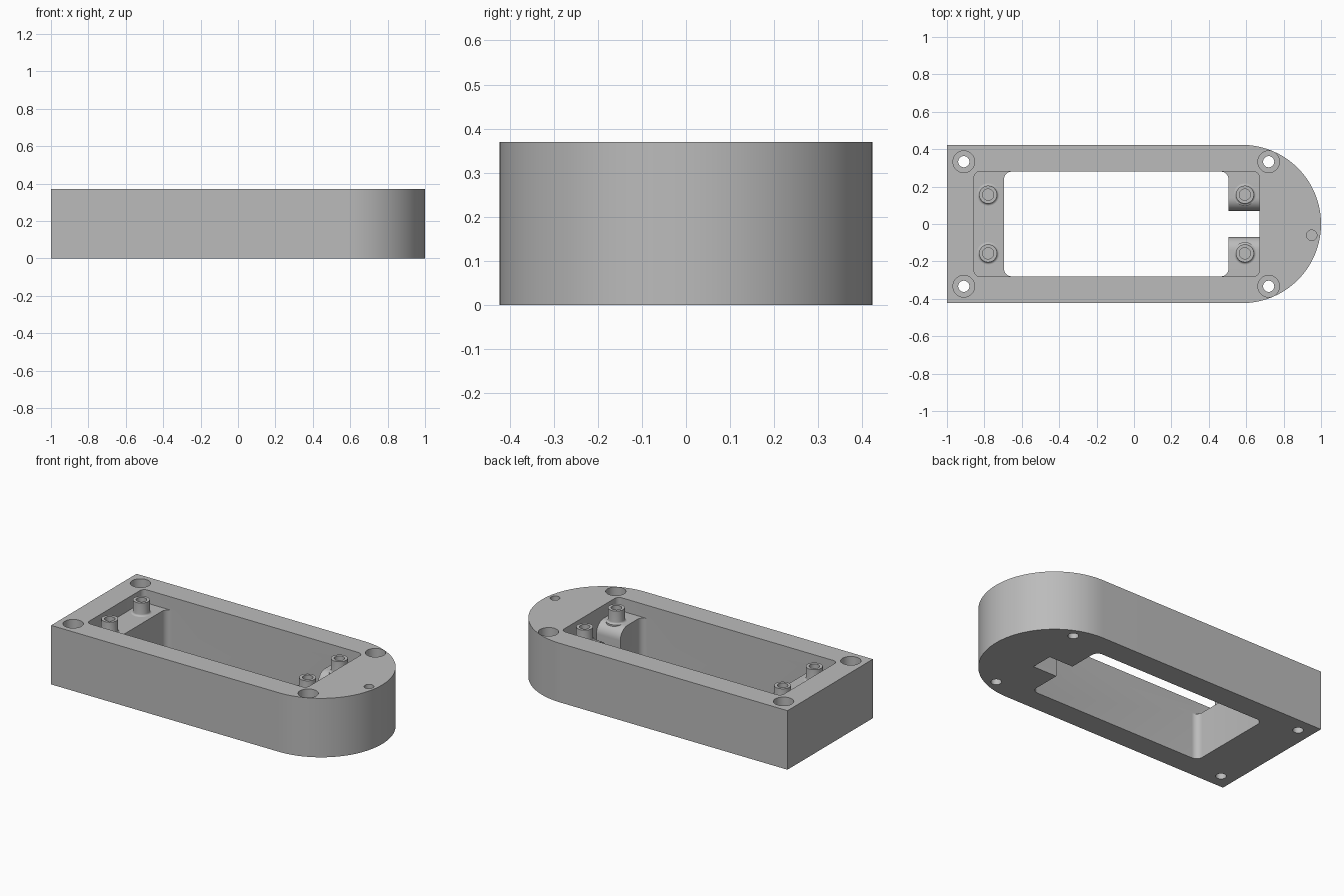
import bpy
import bmesh
from math import cos, sin, pi, radians
from mathutils import Matrix

cube = bpy.data.objects.get("Cube")
if cube:
    bpy.data.objects.remove(cube)

HEIGHT, HALF_WIDTH = 0.37, 0.423
LEDGE = 0.287            # height of the recessed ledges
LEFT_END, RIGHT_END = -0.855, 0.67

grey = bpy.data.materials.new("plain grey")
grey.use_nodes = True
grey.diffuse_color = (0.5, 0.5, 0.5, 1)
grey.node_tree.nodes["Principled BSDF"].inputs["Base Color"].default_value = grey.diffuse_color


def make_object(name, bm):
    bmesh.ops.recalc_face_normals(bm, faces=bm.faces)
    mesh = bpy.data.meshes.new(name)
    bm.to_mesh(mesh)
    bm.free()
    mesh.materials.append(grey)
    obj = bpy.data.objects.new(name, mesh)
    bpy.context.collection.objects.link(obj)
    return obj


def arc(cx, cy, r, start, end, steps):
    angles = [radians(start + (end - start) * i / steps) for i in range(steps + 1)]
    return [(cx + r * cos(a), cy + r * sin(a)) for a in angles]


def prism(name, outline, low, high, along_x=False):
    """Extrude an outline along z, or a (y, z) outline along x."""
    bm = bmesh.new()
    if along_x:
        verts = [bm.verts.new((low, a, b)) for a, b in outline]
        move = (high - low, 0, 0)
    else:
        verts = [bm.verts.new((a, b, low)) for a, b in outline]
        move = (0, 0, high - low)
    face = bm.faces.new(verts)
    new = bmesh.ops.extrude_face_region(bm, geom=[face])["geom"]
    bmesh.ops.translate(bm, vec=move, verts=[v for v in new if isinstance(v, bmesh.types.BMVert)])
    return make_object(name, bm)


def rounded_box(x0, x1, half, r):
    corners = [(x1 - r, half - r, 0), (x0 + r, half - r, 90),
               (x0 + r, r - half, 180), (x1 - r, r - half, 270)]
    return [p for x, y, a in corners for p in arc(x, y, r, a, a + 90, 8)]


def lathe(name, profile, x, y, steps=32):
    """Spin a (radius, height) profile that starts and ends on the axis."""
    bm = bmesh.new()
    verts = [bm.verts.new((r, 0, z)) for r, z in profile]
    edges = [bm.edges.new(pair) for pair in zip(verts, verts[1:])]
    bmesh.ops.spin(bm, geom=verts + edges, cent=(0, 0, 0), axis=(0, 0, 1),
                   angle=2 * pi, steps=steps)
    bmesh.ops.remove_doubles(bm, verts=bm.verts, dist=0.0001)
    bm.transform(Matrix.Translation((x, y, 0)))
    return make_object(name, bm)


def smooth(obj):
    bpy.ops.object.select_all(action="DESELECT")
    obj.select_set(True)
    bpy.context.view_layer.objects.active = obj
    bpy.ops.object.shade_smooth_by_angle(angle=radians(30))


def cut(body, cutter):
    mod = body.modifiers.new(cutter.name, "BOOLEAN")
    mod.operation, mod.solver, mod.object = "DIFFERENCE", "EXACT", cutter
    bpy.context.view_layer.objects.active = body
    bpy.ops.object.modifier_apply(modifier=mod.name)
    bpy.data.objects.remove(cutter)


# Body: square at one end, half round at the other
outline = [(-1, HALF_WIDTH), (-1, -HALF_WIDTH)]
outline += arc(1 - HALF_WIDTH, 0, HALF_WIDTH, -90, 90, 64)
body = prism("frame_body", outline, 0, HEIGHT)

# Shallow recess and the opening through the bottom
cut(body, prism("recess_cutter", rounded_box(LEFT_END, RIGHT_END, 0.28, 0.03), LEDGE, 0.5))
cut(body, prism("opening_cutter", rounded_box(-0.695, 0.505, 0.28, 0.04), -0.1, 0.45))

# Slot between the two right-hand ledges, with rounded shoulders
shoulder = arc(0.14, LEDGE - 0.07, 0.07, 180, 90, 10)
side = [(0.07, -0.1)] + shoulder + [(0.14, 0.33)]
slot = side + [(-y, z) for y, z in reversed(side)]
cut(body, prism("slot_cutter", slot, 0.4, RIGHT_END, along_x=True))

# Counterbored screw holes at the corners
bore = [(0, -0.1), (0.03, -0.1), (0.03, 0.17), (0.058, 0.17), (0.058, 0.5), (0, 0.5)]
for x in (-0.91, 0.72):
    for y in (-0.333, 0.333):
        cut(body, lathe("screw_hole_cutter", bore, x, y))

# Small blind hole near the round tip
cut(body, lathe("dimple_cutter", [(0, 0.31), (0.028, 0.31), (0.028, 0.5), (0, 0.5)], 0.95, -0.06))
smooth(body)

# Hollow standoffs with a filleted foot
fillet = arc(0.06, LEDGE + 0.012, 0.012, 270, 180, 5)
post = [(0, LEDGE - 0.01), (0.06, LEDGE - 0.01)] + fillet
post += [(0.048, HEIGHT - 0.001), (0.03, HEIGHT - 0.001), (0.03, LEDGE + 0.01), (0, LEDGE + 0.01)]
for end, x in (("left_end", -0.78), ("round_end", 0.593)):
    for row, y in (("front", -0.157), ("back", 0.157)):
        smooth(lathe(f"{end}_{row}_standoff", post, x, y))
